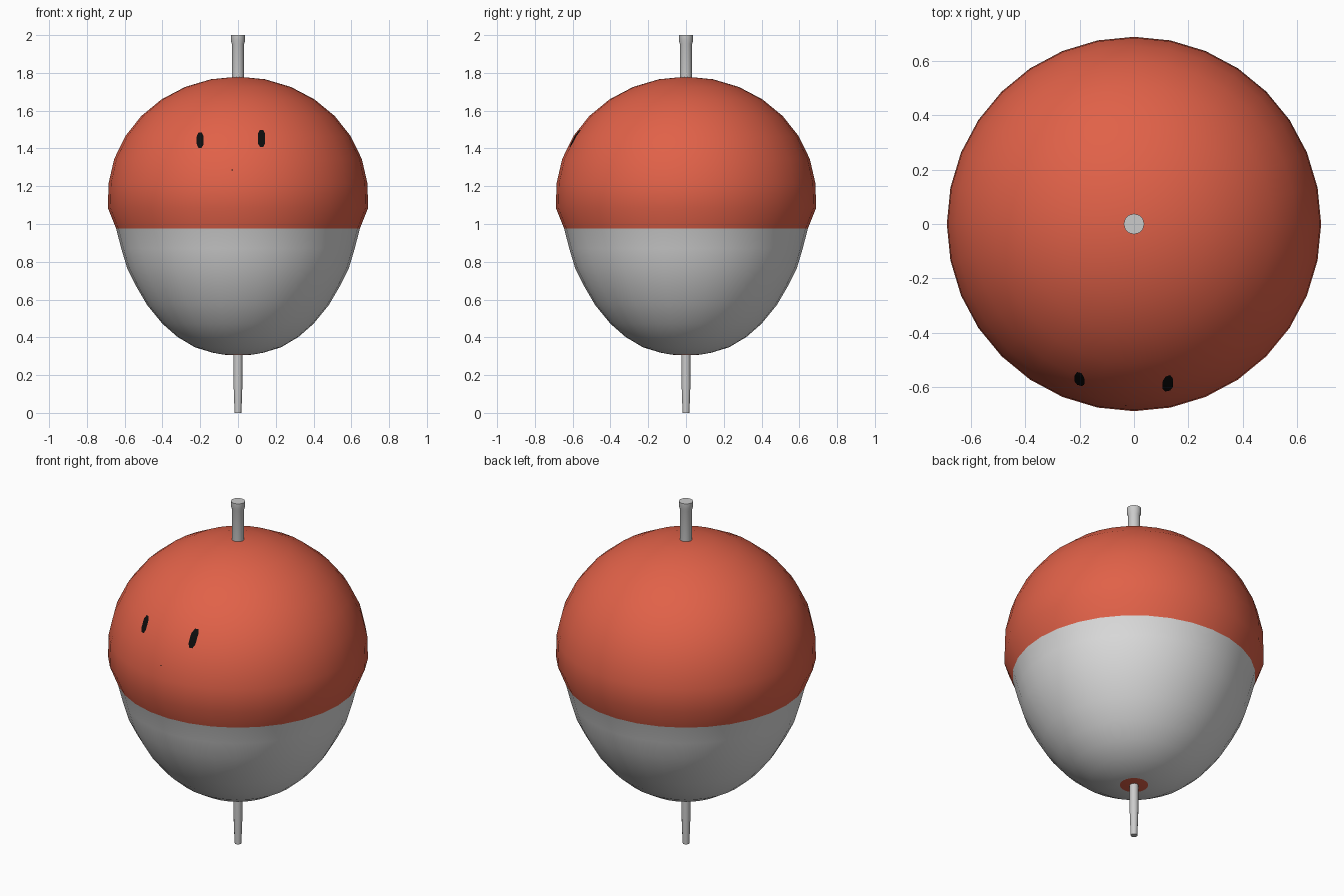
import bpy, bmesh, math
from mathutils import Vector
from mathutils.bvhtree import BVHTree

if "Cube" in bpy.data.objects:
    bpy.data.objects.remove(bpy.data.objects["Cube"])


def material(name, rgb):
    m = bpy.data.materials.new(name)
    m.diffuse_color = (*rgb, 1)
    m.use_nodes = True
    m.node_tree.nodes["Principled BSDF"].inputs["Base Color"].default_value = m.diffuse_color
    return m


red = material("red paint", (0.75, 0.12, 0.065))
grey = material("light grey paint", (0.72, 0.72, 0.72))
rod_grey = material("rod grey", (0.6, 0.6, 0.6))
black = material("black paint", (0.004, 0.004, 0.004))


def finish(name, bm, mats, angle=35):
    me = bpy.data.meshes.new(name)
    bm.normal_update()
    bm.to_mesh(me)
    ob = bpy.data.objects.new(name, me)
    bpy.context.collection.objects.link(ob)
    for m in mats:
        me.materials.append(m)
    bpy.ops.object.select_all(action='DESELECT')
    ob.select_set(True)
    bpy.context.view_layer.objects.active = ob
    bpy.ops.object.shade_smooth_by_angle(angle=math.radians(angle))
    return ob


def lathe(profile, segments):
    """Revolve (radius, z) points, listed bottom to top and closed on the axis."""
    bm = bmesh.new()
    verts = [bm.verts.new((r, 0, z)) for r, z in profile]
    edges = [bm.edges.new(p) for p in zip(verts, verts[1:])]
    bmesh.ops.spin(bm, geom=verts + edges, cent=(0, 0, 0), axis=(0, 0, 1),
                   angle=math.tau, steps=segments, use_duplicate=False)
    bmesh.ops.remove_doubles(bm, verts=bm.verts, dist=1e-4)
    bmesh.ops.recalc_face_normals(bm, faces=bm.faces)
    return bm


# Float body: tapering lower half, squashed round upper half
SEAM = 0.975
lower = [(0, 0.305), (0.075, 0.308), (0.135, 0.319), (0.2275, 0.347),
         (0.32, 0.402), (0.40, 0.472), (0.481, 0.571), (0.537, 0.667),
         (0.587, 0.767), (0.618, 0.87), (0.645, SEAM)]
upper = [(0.689 * math.cos(math.radians(a)), 1.15 + 0.63 * math.sin(math.radians(a)))
         for a in range(6, 91, 12)]
body = lathe(lower + [(0.689, 1.085)] + upper + [(0, 1.78)], 32)
for f in body.faces:
    c = f.calc_center_median()
    near_rod = math.hypot(c.x, c.y) < 0.075
    f.material_index = 0 if c.z > SEAM or near_rod else 1
tree = BVHTree.FromBMesh(body)
finish("float_body", body, [red, grey])

# Rods through the top and bottom
top_rod = [(0, 1.7), (0.033, 1.7), (0.033, 1.955), (0.038, 1.97), (0.038, 2.0), (0, 2.0)]
bottom_rod = [(0, 0), (0.018, 0), (0.0235, 0.15), (0.0235, 0.36), (0, 0.36)]
finish("top_rod", lathe(top_rod, 12), [rod_grey])
finish("bottom_rod", lathe(bottom_rod, 12), [rod_grey])


def painted_mark(name, x, z0, z1, half):
    """Thin capsule-shaped patch laid on the front of the body."""
    bm = bmesh.new()
    rows, steps = [], 10
    for i in range(steps + 1):
        t = i / steps
        w = half * max(0.45, min(1, 0.45 + 2.5 * min(t, 1 - t)))
        row = []
        for dx in (-w, 0, w):
            hit, n, _, _ = tree.ray_cast(Vector((x + dx, -2, z0 + (z1 - z0) * t)), Vector((0, 1, 0)))
            row.append(bm.verts.new(hit + n * 0.003))
        rows.append(row)
    for a, b in zip(rows, rows[1:]):
        for j in range(2):
            bm.faces.new((a[j], a[j + 1], b[j + 1], b[j]))
    finish(name, bm, [black])


# Painted eyes and small dot
painted_mark("left_eye", -0.20, 1.402, 1.483, 0.018)
painted_mark("right_eye", 0.124, 1.407, 1.497, 0.019)
painted_mark("small_dot", -0.03, 1.282, 1.288, 0.003)
